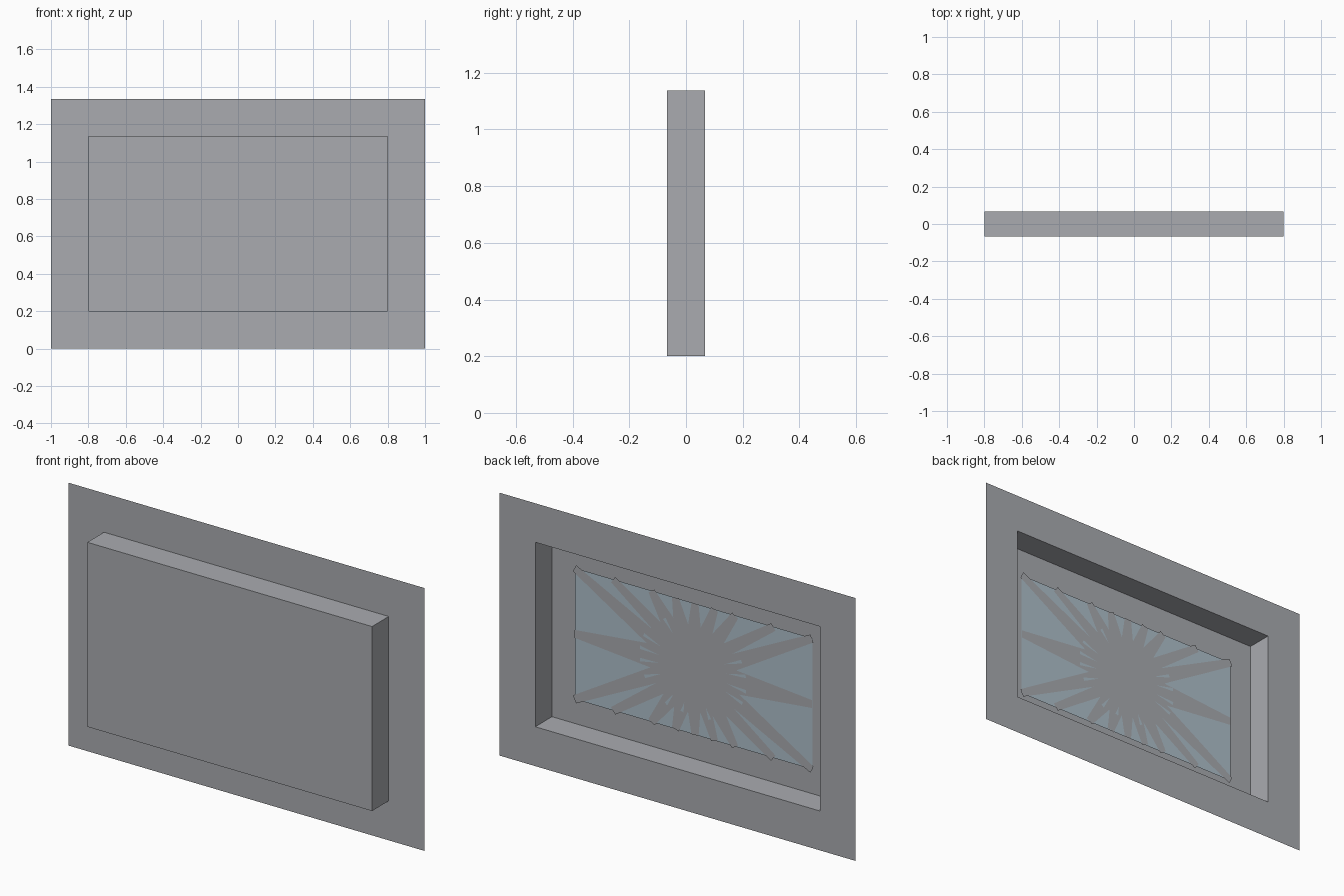
import bpy, bmesh, math, random
from mathutils import Vector

if "Cube" in bpy.data.objects:
    bpy.data.objects.remove(bpy.data.objects["Cube"], do_unlink=True)

random.seed(4)
DEPTH = 0.067          # half depth of the recess
MID_Z = 0.66           # height of the cracked pane's centre


def material(name, color):
    m = bpy.data.materials.new(name)
    m.use_nodes = True
    m.diffuse_color = (*color, 1)
    m.node_tree.nodes["Principled BSDF"].inputs["Base Color"].default_value = (*color, 1)
    return m


grey = material("plain grey", (0.40, 0.41, 0.435))
blue = material("pale glass blue", (0.43, 0.53, 0.60))


def finish(name, bm, mat):
    mesh = bpy.data.meshes.new(name)
    bm.to_mesh(mesh)
    bm.free()
    mesh.materials.append(mat)
    ob = bpy.data.objects.new(name, mesh)
    bpy.context.collection.objects.link(ob)
    return ob


def rect(bm, half_x, z0, z1, y):
    """Rectangle corners, counter-clockwise when looked at from behind."""
    return [bm.verts.new((x, y, z)) for x, z in
            ((half_x, z0), (-half_x, z0), (-half_x, z1), (half_x, z1))]


def bridge(bm, a, b):
    for i in range(4):
        j = (i + 1) % 4
        bm.faces.new((a[i], a[j], b[j], b[i]))


def plates(name, outlines, y, mat):
    """Flat shapes facing backwards, each an outline of (sideways, up) points."""
    bm = bmesh.new()
    for pts in outlines:
        bm.faces.new([bm.verts.new((-u, y, MID_Z + w)) for u, w in pts])
    return finish(name, bm, mat)


# Flat wall sheet with a rectangular opening
bm = bmesh.new()
bridge(bm, rect(bm, 1.0, 0, 1.335, DEPTH), rect(bm, 0.8, 0.2, 1.137, DEPTH))
finish("wall_sheet", bm, grey)

# Recessed tray, open at the back
bm = bmesh.new()
rim = rect(bm, 0.8, 0.2, 1.137, DEPTH)
floor = rect(bm, 0.8, 0.2, 1.137, -DEPTH)
bridge(bm, rim, floor)
bm.faces.new(floor)
finish("recessed_tray", bm, grey)

# Glass pane
W, H = 0.667, 0.333
plates("glass_pane", [[(-W, -H), (W, -H), (W, H), (-W, H)]], -0.061, blue)

# Cracks: square-ended rays reaching the pane's border, joined round the middle
steps = (-W, -0.45, -0.235, -0.1, 0.01, 0.12, 0.235, 0.45, W)
tips = [Vector((u, w)) for u in steps for w in (-H, H)] + [Vector((-W, 0)), Vector((W, 0))]
tips.sort(key=lambda t: math.atan2(t.y, t.x))
star = []
for i, tip in enumerate(tips):
    nxt = tips[(i + 1) % len(tips)]
    side = Vector((-tip.y, tip.x)).normalized() * 0.02
    star += [tip - side, tip + side]
    a = math.atan2(tip.y, tip.x)
    gap = (math.atan2(nxt.y, nxt.x) - a) % math.tau
    r = random.uniform(0.21, 0.25) + 0.03 * abs(math.cos(a))
    star.append(Vector((math.cos(a + gap / 2), math.sin(a + gap / 2))) * r)
plates("crack_rays", [star], -0.058, grey)

# Small splinters of glass left between the cracks
slivers = []
for deg in (8, -7, -20, 22, 174, 186, 160, 202, -68, -105, -125, 127):
    d = Vector((math.cos(math.radians(deg)), math.sin(math.radians(deg))))
    n = Vector((-d.y, d.x)) * 0.009
    near, far = 0.19, 0.22 + 0.08 * abs(d.x)
    slivers.append([d * near, d * far - n, d * far + n])
plates("glass_splinters", slivers, -0.0565, blue)

# Ragged patch in the middle
patch = [(-0.105, 0.16), (-0.128, 0.073), (-0.2, -0.007), (-0.184, -0.063),
         (-0.139, -0.122), (-0.071, -0.166), (-0.004, -0.153), (0.064, -0.175),
         (0.086, -0.121), (0.143, -0.038), (0.154, 0.034), (0.12, 0.124),
         (0.058, 0.159), (-0.015, 0.174)]
plates("ragged_centre", [patch], -0.055, grey)
